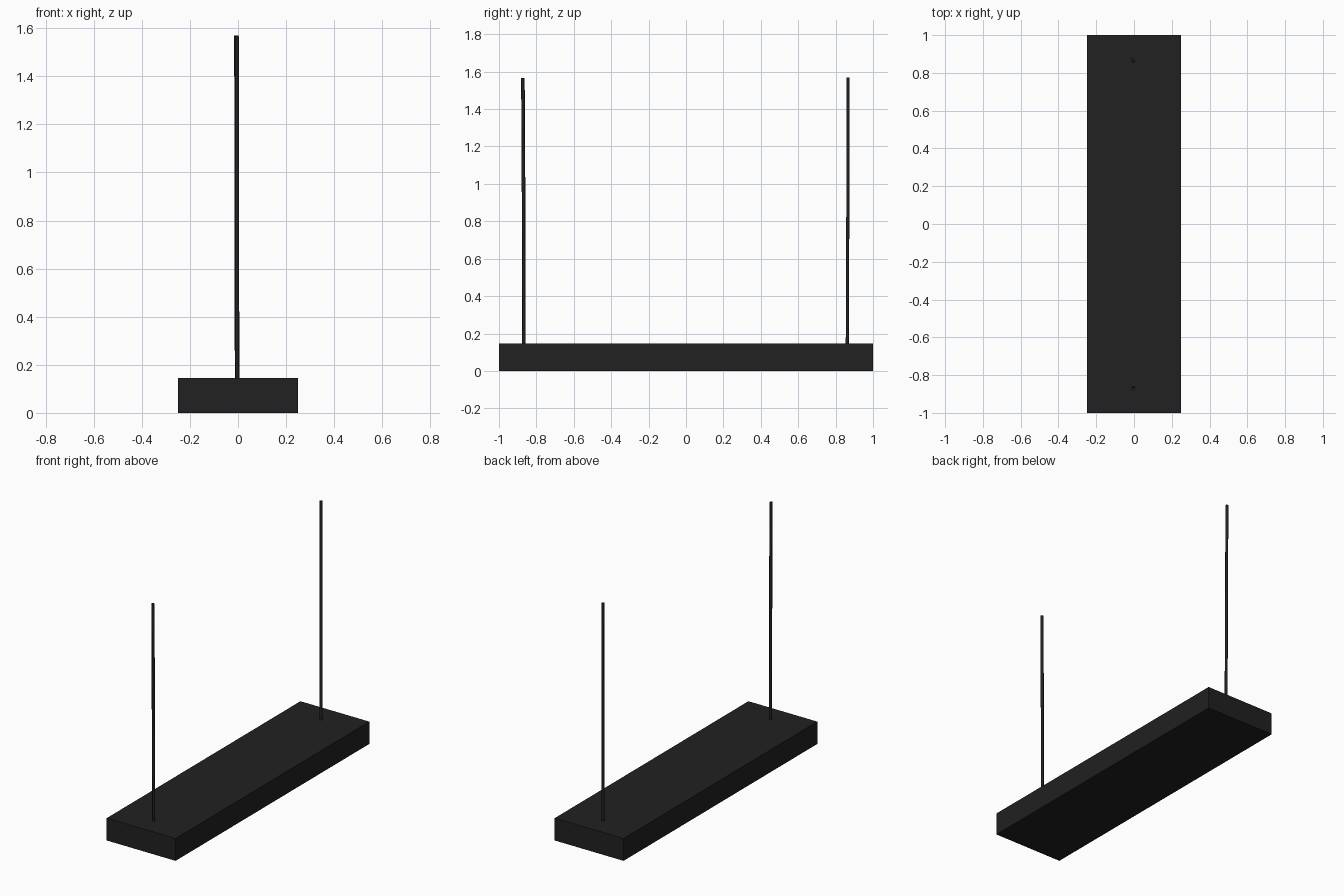
import bpy

if "Cube" in bpy.data.objects:
    bpy.data.objects.remove(bpy.data.objects["Cube"])

black = bpy.data.materials.new("matte_black")
black.diffuse_color = (0.015, 0.015, 0.015, 1)
black.use_nodes = True
black.node_tree.nodes["Principled BSDF"].inputs["Base Color"].default_value = black.diffuse_color

H = 0.146  # height of the lamp body

# Long rectangular lamp body
bpy.ops.mesh.primitive_cube_add(size=1, location=(0, 0, H / 2))
body = bpy.context.object
body.name = "lamp_body"
body.scale = (0.498, 2, H)
bpy.ops.object.transform_apply(location=False)
body.data.materials.append(black)


# Thin, slightly wavy hanging cable swept along a path
def cable(name, points, radius=0.0095):
    curve = bpy.data.curves.new(name, "CURVE")
    curve.dimensions = "3D"
    curve.bevel_depth = radius
    curve.bevel_resolution = 1
    curve.use_fill_caps = True
    spline = curve.splines.new("POLY")
    spline.points.add(len(points) - 1)
    for p, co in zip(spline.points, points):
        p.co = (*co, 1)
    curve.materials.append(black)
    obj = bpy.data.objects.new(name, curve)
    bpy.context.collection.objects.link(obj)


cable("front_cable", [(-0.003, -0.867, H - 0.005), (-0.004, -0.867, 0.48),
                      (-0.004, -0.869, 1.05), (-0.005, -0.872, 1.565)])
cable("back_cable", [(-0.004, 0.862, H - 0.005), (-0.004, 0.863, 0.25),
                     (-0.005, 0.865, 0.82), (-0.006, 0.867, 1.38),
                     (-0.007, 0.867, 1.57)])
